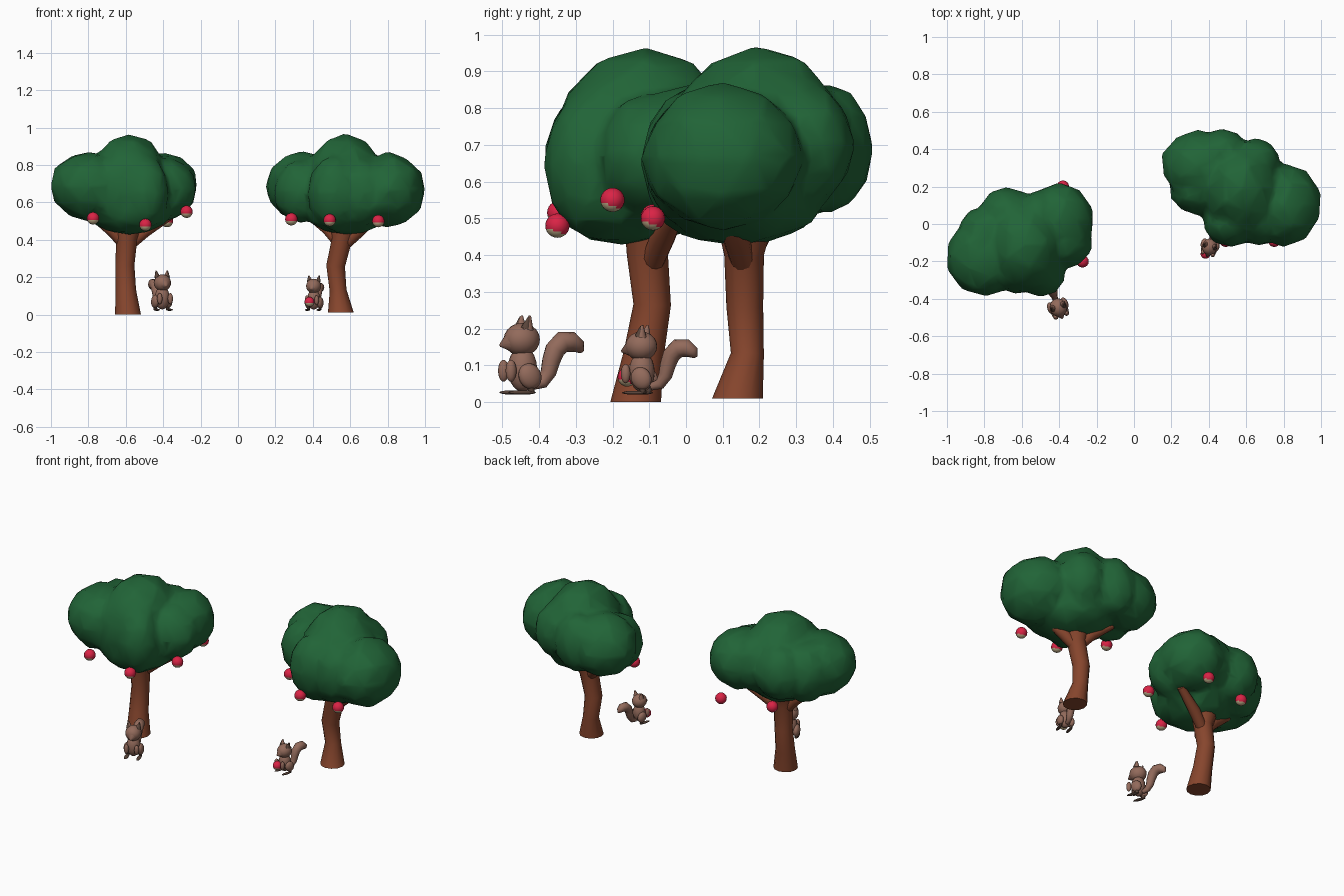
import bpy, bmesh, math, random
from mathutils import Vector, Matrix

random.seed(4)
cube = bpy.data.objects.get("Cube")
if cube:
    bpy.data.objects.remove(cube, do_unlink=True)


def material(name, rgb):
    m = bpy.data.materials.new(name)
    m.use_nodes = True
    m.diffuse_color = (*rgb, 1)
    m.node_tree.nodes["Principled BSDF"].inputs["Base Color"].default_value = (*rgb, 1)
    return m


GREEN = material("leaf green", (0.015, 0.127, 0.038))
BARK = material("bark brown", (0.24, 0.06, 0.026))
FUR = material("fur brown", (0.29, 0.145, 0.105))
DARK = material("dark fur", (0.1, 0.058, 0.042))
RED = material("apple red", (0.7, 0.017, 0.06))
CREAM = material("apple cream", (0.58, 0.46, 0.27))


def finish(bm, name, *mats, matrix=Matrix()):
    """Turn a bmesh into a smooth shaded object."""
    bmesh.ops.recalc_face_normals(bm, faces=bm.faces)
    for f in bm.faces:
        f.smooth = True
    for e in bm.edges:
        if e.is_manifold and e.calc_face_angle(0) > math.radians(60):
            e.smooth = False
    mesh = bpy.data.meshes.new(name)
    bm.to_mesh(mesh)
    bm.free()
    ob = bpy.data.objects.new(name, mesh)
    bpy.context.scene.collection.objects.link(ob)
    for m in mats:
        mesh.materials.append(m)
    ob.matrix_world = matrix
    return ob


def placed(center, radii, tilt=0):
    return (Matrix.Translation(center) @ Matrix.Rotation(tilt, 4, 'X')
            @ Matrix.Diagonal((*radii, 1)))


def ellipsoid(name, center, radii, mat, matrix=Matrix(), tilt=0):
    bm = bmesh.new()
    bmesh.ops.create_uvsphere(bm, u_segments=16, v_segments=10, radius=1,
                              matrix=placed(center, radii, tilt))
    return finish(bm, name, mat, matrix=matrix)


def cone(name, base, tip, r1, r2, mat, matrix=Matrix()):
    return tube(name, [(*base, r1), (*tip, r2)], mat, matrix)


def tube(name, path, mat, matrix=Matrix(), sides=12, flat_start=False):
    """Loft round rings along a path of (x, y, z, radius)."""
    bm = bmesh.new()
    pts = [Vector(p[:3]) for p in path]
    rings = []
    for i, p in enumerate(pts):
        d = pts[min(i + 1, len(pts) - 1)] - pts[max(i - 1, 0)]
        if flat_start and i == 0:
            d = Vector((0, 0, 1))
        q = Vector((0, 0, 1)).rotation_difference(d.normalized())
        ring = []
        for k in range(sides):
            a = math.tau * k / sides
            ring.append(bm.verts.new(p + q @ Vector((math.cos(a), math.sin(a), 0)) * path[i][3]))
        rings.append(ring)
    for a, b in zip(rings, rings[1:]):
        for k in range(sides):
            n = (k + 1) % sides
            bm.faces.new((a[k], a[n], b[n], b[k]))
    bm.faces.new(rings[0])
    bm.faces.new(rings[-1])
    return finish(bm, name, mat, matrix=matrix)


def canopy(name, lobes):
    """Lumpy crown: ellipsoid lobes fused into one faceted skin."""
    bm = bmesh.new()
    for center, radii in lobes:
        new = bmesh.ops.create_icosphere(bm, subdivisions=2, radius=1)["verts"]
        m = placed(center, radii)
        for v in new:
            v.co = m @ (v.co * random.uniform(0.98, 1.05))
    ob = finish(bm, name, GREEN)
    remesh = ob.modifiers.new("fuse", 'REMESH')
    remesh.mode = 'VOXEL'
    remesh.voxel_size = 0.02
    remesh.use_smooth_shade = True
    ob.modifiers.new("simplify", 'DECIMATE').ratio = 0.12


def apple(name, center, r=0.033):
    bm = bmesh.new()
    bmesh.ops.create_uvsphere(bm, u_segments=16, v_segments=12, radius=r)
    down = Vector((0, -0.35, -0.94))
    for f in bm.faces:
        f.material_index = int(f.calc_center_median().dot(down) > 0.48 * r)
    finish(bm, name, RED, CREAM, matrix=Matrix.Translation(center))


def squirrel(name, x, y, turn, size):
    m = (Matrix.Translation((x, y, 0.02)) @ Matrix.Rotation(math.radians(turn), 4, 'Z')
         @ Matrix.Scale(size, 4))
    ellipsoid(name + "_body", (0, 0, 0.07), (0.04, 0.04, 0.062), FUR, m)
    ellipsoid(name + "_head", (0, -0.002, 0.15), (0.046, 0.05, 0.045), FUR, m)
    cone(name + "_snout", (0, -0.02, 0.147), (0, -0.065, 0.134), 0.041, 0.004, FUR, m)
    for side, s in (("left", 1), ("right", -1)):
        cone(f"{name}_{side}_ear", (s * 0.026, 0.005, 0.178), (s * 0.032, 0.01, 0.215),
             0.017, 0.003, FUR, m)
        cone(f"{name}_{side}_inner_ear", (s * 0.029, -0.001, 0.18), (s * 0.034, 0.006, 0.212),
             0.014, 0.002, DARK, m)
        ellipsoid(f"{name}_{side}_arm", (s * 0.03, -0.044, 0.065), (0.014, 0.015, 0.03), FUR, m)
        ellipsoid(f"{name}_{side}_thigh", (s * 0.038, 0.008, 0.05), (0.02, 0.032, 0.036), FUR, m, 0.5)
        cone(f"{name}_{side}_leg", (s * 0.036, 0.012, 0.03), (s * 0.036, 0.012, 0.005),
             0.012, 0.008, DARK, m)
        ellipsoid(f"{name}_{side}_foot", (s * 0.036, -0.014, 0.006), (0.012, 0.04, 0.006), DARK, m)
    tube(name + "_tail", [(0, 0.03, 0.025, 0.012), (0, 0.058, 0.033, 0.017), (0, 0.075, 0.06, 0.022),
                          (0, 0.083, 0.092, 0.025), (0, 0.094, 0.122, 0.028),
                          (0, 0.115, 0.143, 0.03), (0, 0.143, 0.144, 0.028),
                          (0, 0.163, 0.131, 0.02), (0, 0.172, 0.116, 0.006)], FUR, m)


# Right-hand tree
tube("right_trunk", [(-0.588, -0.137, 0, 0.069), (-0.6, -0.115, 0.13, 0.055),
                     (-0.605, -0.092, 0.265, 0.051), (-0.595, -0.105, 0.4, 0.056),
                     (-0.59, -0.09, 0.5, 0.08)], BARK, flat_start=True)
tube("right_branch_outer", [(-0.595, -0.1, 0.36, 0.03), (-0.67, -0.11, 0.45, 0.035),
                            (-0.78, -0.11, 0.53, 0.022)], BARK)
tube("right_branch_inner", [(-0.595, -0.1, 0.36, 0.03), (-0.5, -0.065, 0.445, 0.034),
                            (-0.36, -0.02, 0.53, 0.022)], BARK)
canopy("right_canopy", [((-0.585, -0.11, 0.695), (0.21, 0.25, 0.27)),
                        ((-0.79, -0.17, 0.685), (0.215, 0.22, 0.185)),
                        ((-0.4, 0.025, 0.69), (0.19, 0.195, 0.18)),
                        ((-0.385, -0.1, 0.67), (0.16, 0.14, 0.165)),
                        ((-0.68, 0.05, 0.69), (0.15, 0.145, 0.17)),
                        ((-0.78, -0.03, 0.68), (0.16, 0.125, 0.175)),
                        ((-0.5, 0.06, 0.7), (0.13, 0.12, 0.17)),
                        ((-0.63, -0.24, 0.67), (0.15, 0.13, 0.2)),
                        ((-0.58, -0.17, 0.56), (0.23, 0.19, 0.135)),
                        ((-0.5, -0.26, 0.65), (0.13, 0.125, 0.205))])

# Left-hand tree
tube("left_trunk", [(0.55, 0.14, 0.01, 0.069), (0.535, 0.167, 0.13, 0.045),
                    (0.522, 0.16, 0.26, 0.05), (0.555, 0.158, 0.4, 0.054),
                    (0.57, 0.16, 0.5, 0.08)], BARK, flat_start=True)
tube("left_branch_outer", [(0.555, 0.16, 0.36, 0.03), (0.63, 0.14, 0.435, 0.036),
                           (0.74, 0.1, 0.52, 0.022)], BARK)
tube("left_branch_inner", [(0.55, 0.16, 0.37, 0.03), (0.48, 0.2, 0.46, 0.034),
                           (0.38, 0.26, 0.53, 0.022)], BARK)
canopy("left_canopy", [((0.575, 0.19, 0.695), (0.21, 0.25, 0.27)),
                       ((0.345, 0.315, 0.685), (0.2, 0.185, 0.185)),
                       ((0.8, 0.1, 0.665), (0.2, 0.22, 0.2)),
                       ((0.34, 0.18, 0.66), (0.15, 0.13, 0.17)),
                       ((0.47, 0.38, 0.69), (0.14, 0.13, 0.18)),
                       ((0.65, 0.32, 0.7), (0.13, 0.135, 0.17)),
                       ((0.67, 0.01, 0.65), (0.14, 0.125, 0.18)),
                       ((0.58, 0.15, 0.56), (0.23, 0.23, 0.135)),
                       ((0.52, 0.01, 0.65), (0.15, 0.13, 0.2))])

# Apples
for i, spot in enumerate([(-0.775, -0.345, 0.515), (-0.495, -0.35, 0.48), (-0.275, -0.2, 0.55),
                          (-0.38, 0.2, 0.5), (-0.68, 0.125, 0.5), (0.285, 0.1, 0.51),
                          (0.49, -0.09, 0.505), (0.75, -0.09, 0.5)]):
    apple(f"apple_{i + 1}", spot)

# Squirrels, one holding an apple
squirrel("large_squirrel", -0.405, -0.445, 20, 1.0)
squirrel("small_squirrel", 0.405, -0.12, -15, 0.88)
apple("held_apple", (0.382, -0.16, 0.068), 0.026)
